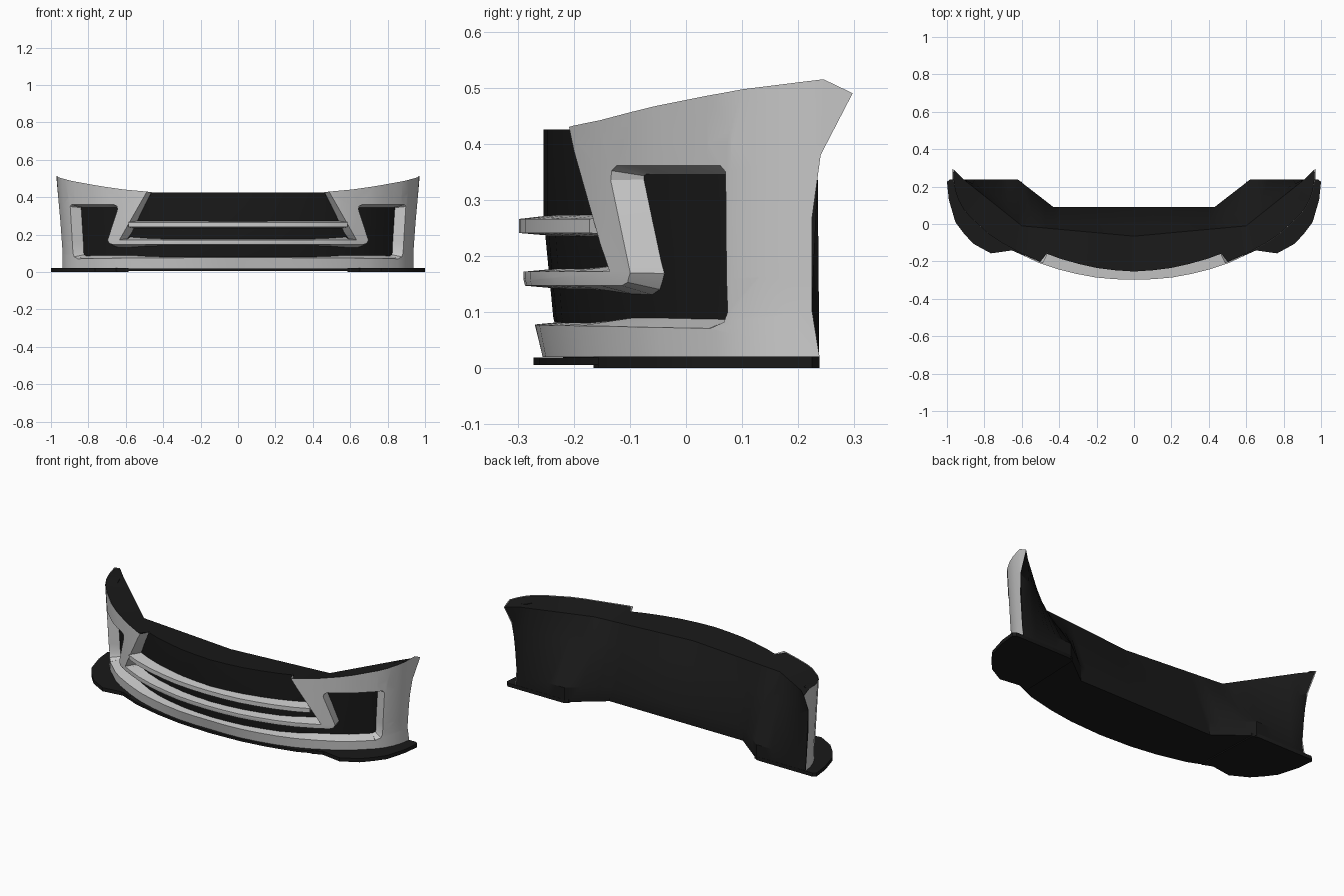
import bpy, bmesh, math
from mathutils import Vector

if "Cube" in bpy.data.objects:
    bpy.data.objects.remove(bpy.data.objects["Cube"])

black = bpy.data.materials.new("black_plastic")
black.diffuse_color = (0.01, 0.01, 0.01, 1)
black.use_nodes = True
black.node_tree.nodes["Principled BSDF"].inputs["Base Color"].default_value = black.diffuse_color

# Plan curve of the bumper skin: u -> (x, y)
PLAN = [(0, 0, -.29), (.1, .1, -.287), (.2, .2, -.278), (.3, .3, -.259), (.4, .4, -.234),
        (.5, .5, -.2), (.6, .6, -.153), (.7, .7, -.096), (.76, .76, -.053), (.82, .815, 0),
        (.86, .855, .038), (.9, .888, .08), (.95, .914, .13), (1.0, .93, .18),
        (1.06, .94, .24), (1.12, .942, .30)]


def lerp(table, u):
    if u <= table[0][0]:
        return list(table[0][1:])
    for a, b in zip(table, table[1:]):
        if u <= b[0]:
            t = (u - a[0]) / (b[0] - a[0])
            return [p + (q - p) * t for p, q in zip(a[1:], b[1:])]
    return list(table[-1][1:])


def plan(u):
    x, y = lerp(PLAN, abs(u))
    return Vector((math.copysign(x, u), y))


def wrap(u, z, d=0.0):
    """Point on the skin at u and height z, pushed inward by d."""
    p = plan(u)
    t = (plan(u + .04) - plan(u - .04)).normalized()
    p += Vector((-t.y, t.x)) * d
    x = p.x * (1 + .03 * max(0, (z - .1) / .4))
    y = p.y + .04 * max(0, 1 - z / .16) * max(0, 1 - u)
    return Vector((0.0 if u < 1e-5 else x, y, z))


def finish(name, bm, mat=None):
    me = bpy.data.meshes.new(name)
    bm.to_mesh(me)
    bm.free()
    ob = bpy.data.objects.new(name, me)
    bpy.context.collection.objects.link(ob)
    if mat:
        me.materials.append(mat)
    m = ob.modifiers.new("mirror", 'MIRROR')
    m.merge_threshold = .0005
    bpy.ops.object.select_all(action='DESELECT')
    ob.select_set(True)
    bpy.context.view_layer.objects.active = ob
    bpy.ops.object.shade_smooth_by_angle(angle=math.radians(28))
    return ob


def loft(name, cols, mat=None):
    """Join closed profiles; the far end is capped, the x = 0 end is mirrored."""
    bm = bmesh.new()
    rings = [[bm.verts.new(p) for p in c] for c in cols]
    for a, b in zip(rings, rings[1:]):
        for i in range(len(a)):
            j = (i + 1) % len(a)
            bm.faces.new((a[i], a[j], b[j], b[i]))
    bm.faces.new(rings[-1])
    bmesh.ops.recalc_face_normals(bm, faces=bm.faces)
    return finish(name, bm, mat)


def plate(name, pts, z0, z1, mat):
    bm = bmesh.new()
    f = bm.faces.new([bm.verts.new((x, y, z0)) for x, y in pts])
    r = bmesh.ops.extrude_face_region(bm, geom=[f])
    for v in r["geom"]:
        if isinstance(v, bmesh.types.BMVert):
            v.co.z = z1
    bmesh.ops.recalc_face_normals(bm, faces=bm.faces)
    return finish(name, bm, mat)


# Bumper skin: half outline in (u, z), with pillar, lower bar and U-shaped intake
outline = [(0, .02), (1.058, .02), (1.045, .1), (1.045, .27), (1.06, .38), (1.117, .49),
           (1.065, .515), (.92, .497), (.82, .478), (.7, .457), (.6, .442), (.475, .43),
           (.63, .172), (0, .172), (0, .147), (.665, .147), (.685, .153), (.694, .17),
           (.633, .335), (.636, .352), (.652, .361), (.882, .361), (.891, .35),
           (.893, .1), (.886, .082), (.862, .071), (.6, .075), (0, .078)]
bm = bmesh.new()
bm.faces.new([bm.verts.new((u, 0, z)) for u, z in outline])
bm.normal_update()
bmesh.ops.triangulate(bm, faces=bm.faces[:])
cuts = [((r[0], 0, 0), (1, 0, 0)) for r in PLAN[1:-1]]
cuts += [((0, 0, z), (0, 0, 1)) for z in (.1, .16, .27, .4)]
for co, no in cuts:
    bmesh.ops.bisect_plane(bm, geom=bm.verts[:] + bm.edges[:] + bm.faces[:],
                           plane_co=co, plane_no=no, dist=1e-5)
# Return flanges round the openings
rim, away = [], {}
for e in bm.edges:
    mid = (e.verts[0].co + e.verts[1].co) / 2
    if e.is_boundary and 1e-4 < mid.x < .91 and .05 < mid.z < .4295:
        rim.append(e)
        d = e.verts[1].co - e.verts[0].co
        n = Vector((-d.z, 0, d.x)).normalized()
        if n.dot(e.link_faces[0].calc_center_median() - mid) > 0:
            n = -n
        for v in e.verts:
            away[v] = away.get(v, Vector()) + n
inner = {}
for v, n in away.items():
    k = .006 + .012 * min(1, max(0, (v.co.x - .45) / .18))
    q = v.co + n.normalized() * k
    if v.co.x < 1e-5:
        q.x = 0
    inner[v] = bm.verts.new(wrap(q.x, q.z, .066))
new = set(inner.values())
for e in rim:
    a, b = e.link_loops[0].vert, e.link_loops[0].link_loop_next.vert
    bm.faces.new((b, a, inner[a], inner[b]))
for v in bm.verts:
    if v not in new:
        v.co = wrap(v.co.x, v.co.z)
bm.normal_update()
if sum(f.calc_area() * (f.normal.x - f.normal.y) for f in bm.faces) < 0:
    bmesh.ops.reverse_faces(bm, faces=bm.faces[:])
finish("bumper_skin", bm)

# Upper grille bar
loft("grille_bar", [[wrap(u, z, d) for d, z in
                     ((-.008, .241), (-.008, .266), (.062, .274), (.062, .235))]
                    for u in (0, .1, .2, .3, .4, .5, .575)])

# Black core behind the skin: curved front, flat top reaching the skin edge, sloping back
TOP = [(0, .425), (.475, .425), (.6, .438), (.7, .453), (.82, .474), (.92, .493), (1.06, .51)]
BACK_TOP = [(0, 0, -.065, .415), (.6, .6, -.01, .415), (1.06, .95, .27, .493)]
BACK_LOW = [(0, 0, .09), (.43, .43, .09), (.62, .62, .237), (1.06, .93, .237)]
cols = []
for u in (0, .1, .2, .3, .4, .43, .475, .49, .55, .6, .62, .7, .76, .82, .86, .9, .95, 1.0):
    d = .036 + .022 * min(1, u / .6)
    bx, by = lerp(BACK_LOW, u)
    top = Vector(lerp(BACK_TOP, u))
    wall = Vector((bx, by, .09))
    zt = lerp(TOP, u)[0]
    cols.append([wrap(u, .015, d), wrap(u, .09, d), wrap(u, .27, d), wrap(u, zt - .015, d),
                 wrap(u, zt, .002 if u > .48 else d), top, top.lerp(wall, .35), wall,
                 Vector((bx, by, .015))])
cols.append([wrap(u, z, .004) for u, z in ((1.03, .015), (1.02, .09), (1.02, .27), (1.05, .49),
                                           (1.06, .511), (1.112, .489), (1.056, .38),
                                           (1.043, .09), (1.055, .015))])
loft("grille_core", cols, black)

# Splitter: thin centre lip and thicker side blades
plate("splitter_centre", [(0, -.272), (.2, -.262), (.35, -.24), (.52, -.2), (.66, -.138),
                          (.8, -.02), (.62, .237), (.43, .09), (0, .09)], .006, .019, black)
plate("splitter_blade", [(.6, .225), (.63, .238), (.985, .238), (1, .225), (.99, .13), (.955, .01),
                         (.91, -.05), (.86, -.105), (.765, -.157), (.645, -.14), (.585, -.165)],
      0, .021, black)
